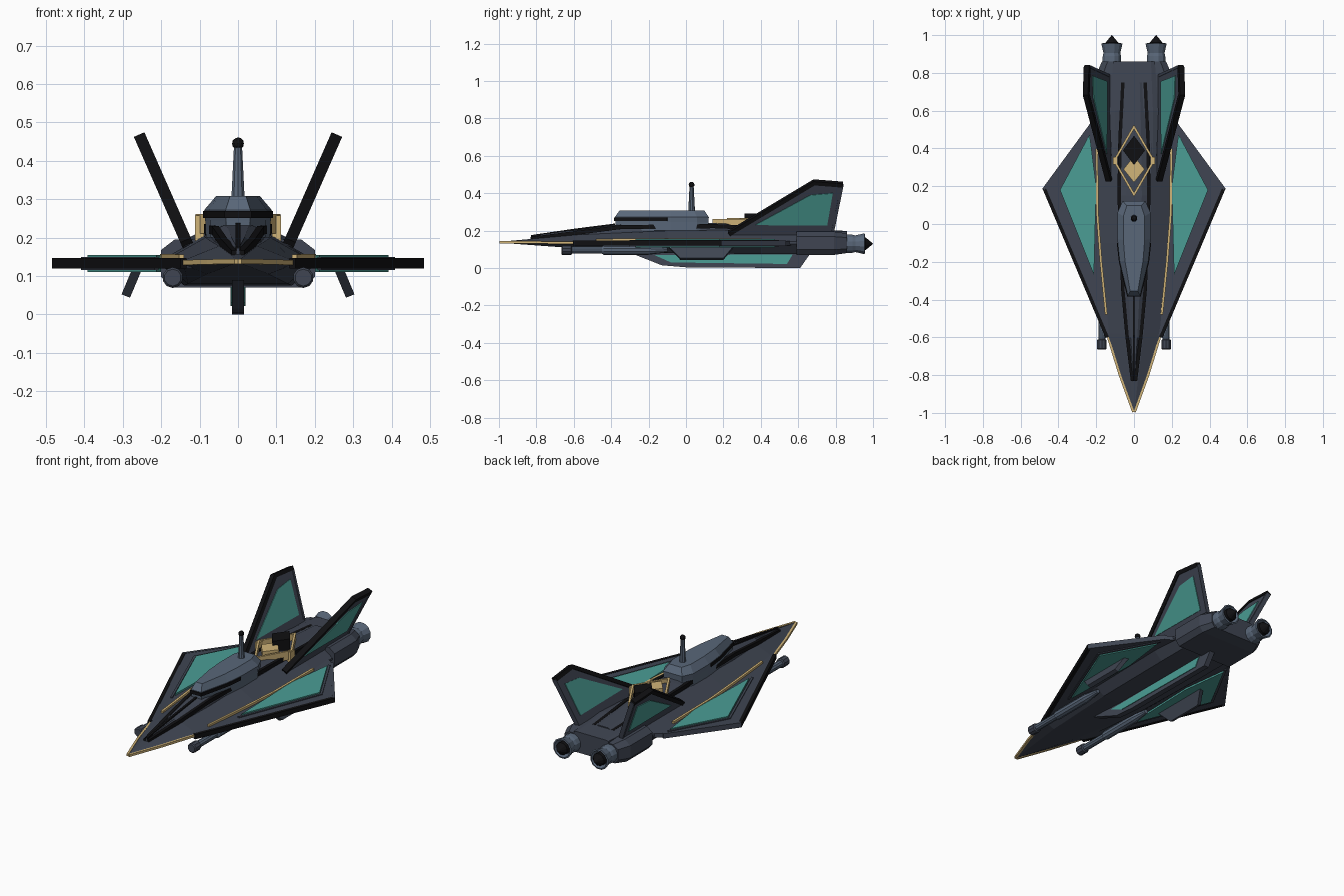
import bpy, bmesh, math
from mathutils import Vector as V

if "Cube" in bpy.data.objects:
    bpy.data.objects.remove(bpy.data.objects["Cube"])


def material(name, r, g, b):
    m = bpy.data.materials.new(name)
    m.diffuse_color = (r, g, b, 1)
    m.use_nodes = True
    m.node_tree.nodes["Principled BSDF"].inputs["Base Color"].default_value = m.diffuse_color
    return m


HULL = material("dark_slate", .05, .06, .085)
LIGHT = material("blue_grey", .10, .135, .19)
TEAL = material("teal", .07, .34, .30)
GOLD = material("gold", .64, .46, .19)
BLACK = material("black", .005, .005, .006)


def loft(name, rings, mat, mirror=False, closed=False):
    """Skin a series of equal-length point rings, capping the ends."""
    bm = bmesh.new()
    rows = [[bm.verts.new(p) for p in r] for r in rings]
    n = len(rows[0])
    pairs = list(zip(rows, rows[1:])) + ([(rows[-1], rows[0])] if closed else [])
    for a, b in pairs:
        for i in range(n):
            j = (i + 1) % n
            bm.faces.new((a[i], a[j], b[j], b[i]))
    if not closed:
        bm.faces.new(rows[0])
        bm.faces.new(rows[-1])
    bmesh.ops.recalc_face_normals(bm, faces=bm.faces)
    me = bpy.data.meshes.new(name)
    bm.to_mesh(me)
    bm.free()
    me.materials.append(mat)
    ob = bpy.data.objects.new(name, me)
    bpy.context.collection.objects.link(ob)
    if mirror:
        ob.modifiers.new("mirror", 'MIRROR').use_mirror_merge = False
    return ob


def plate(name, pts, thick, mat, mirror=False):
    """Flat polygon thickened evenly; thick is a vector."""
    h = V(thick) / 2
    return loft(name, [[V(p) - h for p in pts], [V(p) + h for p in pts]], mat, mirror)


def bar(name, pts, w, h, mat, up=(0, 0, 1), mirror=False, closed=False):
    """Rectangular trim strip swept along a path."""
    pts, up, rings = [V(p) for p in pts], V(up).normalized(), []
    n = len(pts)
    for i, p in enumerate(pts):
        a = pts[i - 1] if closed or i else p
        b = pts[(i + 1) % n] if closed or i < n - 1 else p
        din = (p - a).normalized() if a != p else (b - p).normalized()
        dout = (b - p).normalized() if b != p else din
        side = (din + dout).cross(up).normalized()
        k = w / 2 / max(.4, abs(side.dot(din.cross(up).normalized())))
        rings.append([p + side * s * k + up * t * h / 2
                      for s, t in ((-1, -1), (1, -1), (1, 1), (-1, 1))])
    return loft(name, rings, mat, mirror, closed)


def turned(name, cx, cz, prof, mat, n=12, mirror=True):
    """Profile of (y, radius) turned round an axis along y."""
    return loft(name, [[(cx + r * math.cos(2 * math.pi * (i + .5) / n), y,
                         cz + r * math.sin(2 * math.pi * (i + .5) / n)) for i in range(n)]
                       for y, r in prof], mat, mirror)


def section(y, w, zm, t, zt, b, zb, e=.006):
    """Eight-sided hull section with a blunt side edge."""
    return [(-w, y, zm - e), (-b, y, zb), (b, y, zb), (w, y, zm - e),
            (w, y, zm + e), (t, y, zt), (-t, y, zt), (-w, y, zm + e)]


# hull
loft("hull", [section(-.99, .004, .138, .002, .141, .002, .135, .001),
              section(-.58, .142, .135, .05, .178, .08, .105),
              section(-.1, .19, .135, .085, .2, .13, .08),
              section(.4, .2, .135, .09, .205, .14, .075),
              section(.66, .18, .135, .09, .2, .14, .075)], HULL)

# engine block
loft("engine_block", [section(.59, .2, .133, .165, .195, .175, .07, .035),
                      section(.79, .2, .133, .165, .195, .175, .07, .035),
                      section(.86, .17, .133, .14, .185, .15, .08, .03)], HULL)
turned("engine_nozzle", .117, .13, [(.84, .052), (.89, .05), (.905, .046), (.955, .058),
                                    (.957, .05), (.93, .04)], LIGHT)
turned("exhaust_cone", .117, .13, [(.92, .036), (.96, .035), (1.0, .001)], BLACK)
loft("engine_fairing", [section(.36, .12, .19, .10, .2, .12, .18, .005),
                        section(.6, .13, .19, .10, .213, .13, .17, .01),
                        section(.86, .11, .19, .09, .198, .11, .17, .005)], HULL)

# dorsal spine and its black edge strips
SP = [(-.83, .004, .172), (-.6, .032, .202), (-.35, .055, .235),
      (.15, .075, .24), (.45, .07, .228), (.75, .055, .21)]
loft("dorsal_spine", [[(-w - .012, y, .145), (w + .012, y, .145), (w, y, z - .012),
                       (w * .55, y, z), (-w * .55, y, z), (-w, y, z - .012)]
                      for y, w, z in SP], HULL)
bar("spine_edge", [(w + .004, y, z - .016) for y, w, z in SP], .018, .022, BLACK, mirror=True)
bar("nose_ridge", [(0, -.83, .17), (0, -.6, .204), (0, -.38, .232)], .012, .012, BLACK)

# bridge cabin
OUT = [(-.032, -.38), (.032, -.38), (.075, -.2), (.088, -.08), (.088, .06), (.06, .122),
       (-.06, .122), (-.088, .06), (-.088, -.08), (-.075, -.2)]


def cabin_ring(s, sy, z):
    return [(x * s, -.13 + (y + .13) * sy, z) for x, y in OUT]


loft("cabin", [cabin_ring(.95, .98, .2), cabin_ring(.97, .99, .245), cabin_ring(1, 1, .272),
               cabin_ring(.64, .9, .309)], LIGHT)
bar("cabin_visor", [(-.085, -.1, .26), (-.074, -.2, .26), (-.031, -.379, .26),
                    (.031, -.379, .26), (.074, -.2, .26), (.085, -.1, .26)], .012, .018, BLACK)

# antenna mast
bpy.ops.mesh.primitive_cone_add(vertices=10, radius1=.018, radius2=.011, depth=.135,
                                location=(0, .03, .372))
bpy.context.object.name = "antenna_mast"
bpy.context.object.data.materials.append(LIGHT)
bpy.ops.mesh.primitive_ico_sphere_add(subdivisions=2, radius=.016, location=(0, .03, .445))
bpy.context.object.name = "antenna_tip"
bpy.context.object.data.materials.append(BLACK)


# diamond crest behind the cabin
def diamond(y, a, b, z):
    return [(0, y - b, z), (a, y, z), (0, y + b, z), (-a, y, z)]


bar("crest_frame", diamond(.335, .104, .18, .236), .012, .05, GOLD, closed=True)
plate("crest_post", [(.088, .315, .22), (.112, .315, .22), (.112, .355, .22), (.088, .355, .22)],
      (0, 0, .075), GOLD, True)
plate("crest_core", diamond(.29, .056, .07, .243), (0, 0, .05), GOLD)
plate("crest_block", diamond(.39, .058, .078, .252), (0, 0, .08), BLACK)

# wings with teal panels
Z = .133
plate("wing", [(.12, -.6, Z), (.15, -.57, Z), (.478, .19, Z), (.225, .53, Z), (.15, .58, Z)],
      (0, 0, .024), HULL, True)
plate("wing_panel", [(.212, -.27, Z), (.392, .18, Z), (.235, .475, Z), (.2, .2, Z)],
      (0, 0, .044), TEAL, True)
bar("wing_panel_frame", [(.212, -.3, Z), (.402, .18, Z), (.232, .495, Z)],
    .012, .034, HULL, mirror=True)
bar("wing_leading_edge", [(.142, -.6, Z), (.476, .19, Z)], .018, .027, BLACK, mirror=True)
bar("wing_trailing_edge", [(.478, .185, Z), (.225, .53, Z)], .014, .028, HULL, mirror=True)

# gold trim on nose and hull shoulders
bar("nose_trim", [(.004, -.995, .138), (.075, -.8, .137), (.143, -.58, .135)],
    .012, .013, GOLD, mirror=True)
bar("shoulder_trim", [(.147, -.48, .148), (.175, -.2, .15), (.194, .05, .15), (.197, .4, .15)],
    .013, .016, GOLD, mirror=True)


# canted tail fins
def fin(y, z):
    return (.135 + (z - .19) * .44, y, z)


FN = V((1, 0, -.44)).normalized()
plate("tail_fin", [fin(*p) for p in [(.23, .18), (.68, .46), (.835, .448), (.785, .18)]],
      FN * .02, HULL, True)
plate("tail_fin_panel", [fin(*p) for p in [(.37, .235), (.665, .395), (.785, .405), (.755, .232)]],
      FN * .028, TEAL, True)
bar("tail_fin_edge", [fin(*p) for p in [(.23, .185), (.685, .458), (.838, .446)]],
    .022, .03, BLACK, up=FN, mirror=True)
bar("tail_fin_rear_edge", [fin(*p) for p in [(.835, .445), (.785, .2)]],
    .014, .026, HULL, up=FN, mirror=True)

# ventral keel with teal panel
plate("keel", [(0, y, z) for y, z in [(-.32, .09), (-.13, .015), (.0, .004), (.61, 0),
                                      (.67, .085)]], (.032, 0, 0), HULL)
plate("keel_panel", [(0, y, z) for y, z in [(-.17, .07), (-.08, .03), (.54, .022),
                                            (.57, .072)]], (.04, 0, 0), TEAL)

# small fins under the wings
plate("under_fin", [(.262 + (.12 - z) * .42, y, z) for y, z in
                    [(-.1, .12), (-.03, .048), (.2, .048), (.26, .12)]],
      (.022, 0, .009), HULL, True)

# forward guns
turned("gun_barrel", .17, .096, [(-.64, .019), (-.45, .019), (-.44, .025), (-.2, .025),
                                 (-.1, .012)], LIGHT, 10)
turned("gun_muzzle", .17, .096, [(-.665, .022), (-.66, .027), (-.615, .027), (-.61, .02)], HULL, 10)
